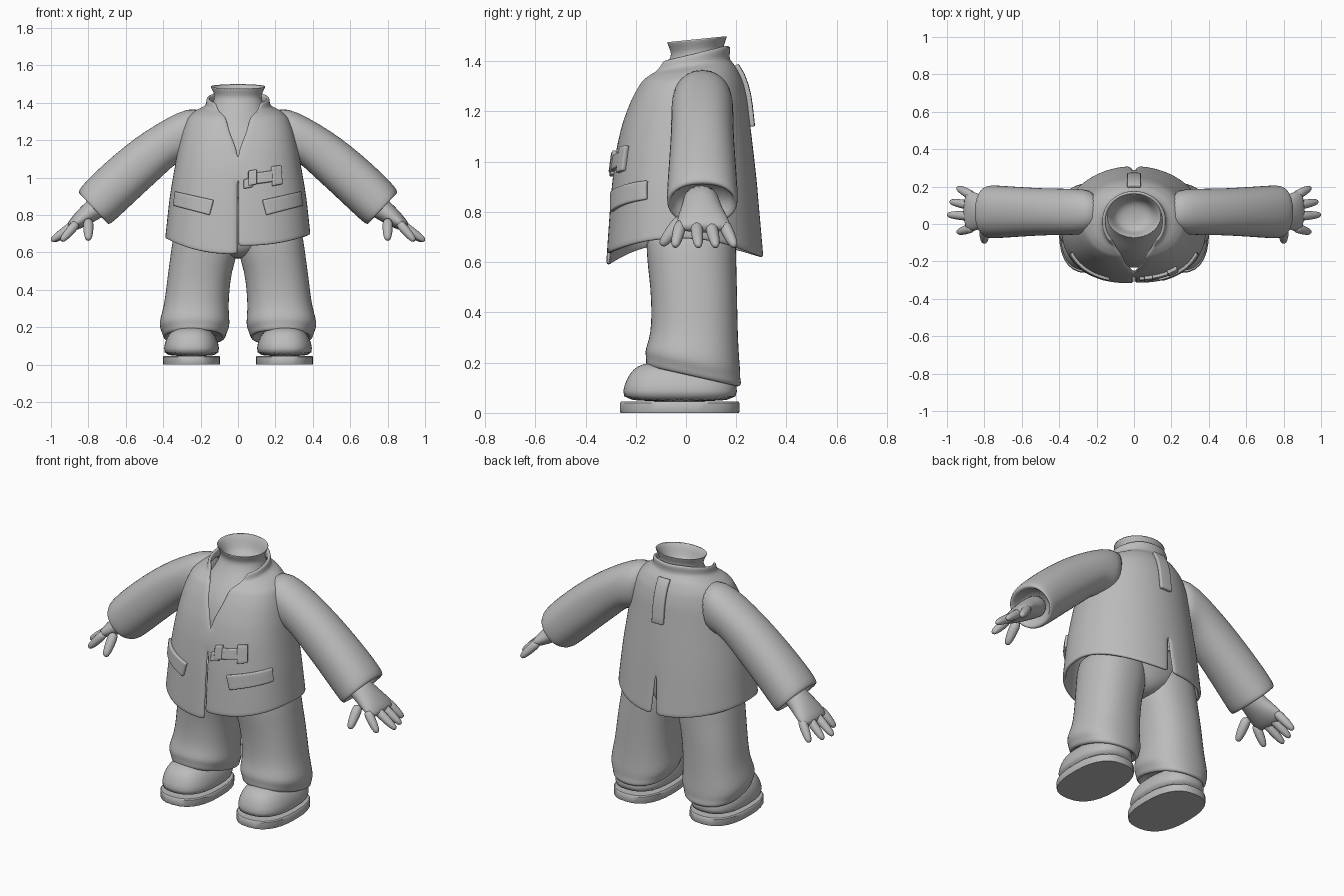
import bpy, bmesh, math
from mathutils import Vector as V

if "Cube" in bpy.data.objects:
    bpy.data.objects.remove(bpy.data.objects["Cube"])

grey = bpy.data.materials.new("cloth_grey")
grey.diffuse_color = (0.5, 0.5, 0.5, 1)
grey.use_nodes = True
grey.node_tree.nodes["Principled BSDF"].inputs["Base Color"].default_value = grey.diffuse_color


def spow(a, e):
    return math.copysign(abs(a) ** e, a)


def ring(c, u, v, n=20, e=2.0):
    """Superellipse section around c with half axes u and v."""
    c, u, v = V(c), V(u), V(v)
    angles = [2 * math.pi * i / n for i in range(n)]
    return [c + u * spow(math.cos(a), 2 / e) + v * spow(math.sin(a), 2 / e) for a in angles]


def finish(name, bm, subsurf=0, mirror=False):
    bmesh.ops.recalc_face_normals(bm, faces=bm.faces)
    me = bpy.data.meshes.new(name)
    bm.to_mesh(me)
    bm.free()
    me.polygons.foreach_set("use_smooth", [True] * len(me.polygons))
    me.materials.append(grey)
    ob = bpy.data.objects.new(name, me)
    bpy.context.collection.objects.link(ob)
    if mirror:
        ob.modifiers.new("mirror", 'MIRROR').use_mirror_merge = False
    if subsurf:
        ob.modifiers.new("smooth", 'SUBSURF').levels = subsurf
        ob.modifiers["smooth"].render_levels = subsurf
    return ob


def add_loft(bm, rings, closed=True, caps=(True, True)):
    vs = [[bm.verts.new(p) for p in r] for r in rings]
    n = len(vs[0])
    for a, b in zip(vs, vs[1:]):
        for i in range(n if closed else n - 1):
            j = (i + 1) % n
            bm.faces.new((a[i], a[j], b[j], b[i]))
    if caps[0]:
        bm.faces.new(vs[0][::-1])
    if caps[1]:
        bm.faces.new(vs[-1])


def loft(name, rings, caps=(True, True), subsurf=1, mirror=False):
    bm = bmesh.new()
    add_loft(bm, rings, caps=caps)
    return finish(name, bm, subsurf, mirror)


# Jacket profile: height, half width, front y, back y
PROFILE = [(0.55, .397, -.322, .318), (0.66, .392, -.315, .307), (0.9, .366, -.298, .285),
           (1.05, .34, -.278, .268), (1.15, .322, -.256, .256), (1.25, .30, -.22, .245),
           (1.32, .272, -.182, .228), (1.37, .23, -.158, .205), (1.395, .188, -.145, .185),
           (1.41, .172, -.14, .172), (1.46, .168, -.135, .178)]


def interp(t, table):
    t = min(max(t, table[0][0]), table[-1][0])
    for a, b in zip(table, table[1:]):
        if t <= b[0]:
            f = (t - a[0]) / (b[0] - a[0])
            return [p + (q - p) * f for p, q in zip(a[1:], b[1:])]


def surface_y(x, z, back):
    hx, yf, yb = interp(z, PROFILE)
    e = 2.0 if back else 2.4
    k = max(0, 1 - (abs(x) / hx) ** e) ** (1 / e)
    return (yf + yb) / 2 + (yb - yf) / 2 * (k if back else -k)


# Jacket: two halves with a V neck, uneven front hem and back slit
OPENING = [(1.14, .0), (1.25, .045), (1.36, .072), (1.40, .10), (1.46, .13)]
SLIT = [(0.6, .018), (0.82, 0.0)]
levels = [.62, .635, .70, .78, .86, .94, 1.0, 1.05, 1.1, 1.15, 1.2, 1.25, 1.29, 1.32,
          1.345, 1.37, 1.385, 1.395, 1.41, 1.435, 1.46]


def jacket_row(side, z0, cols=25):
    row = []
    for i in range(cols):
        p = i / (cols - 1)
        w = math.sin(math.pi * p) ** 2
        end = (.59 if side < 0 else .635) if p < .5 else .62
        hem = end * (1 - w) + (.675 if side < 0 else .695) * w
        z = z0 + (hem - .62) * min(1, max(0, (1.0 - z0) / .38))
        hx, yf, yb = interp(z, PROFILE)
        a = math.asin((interp(z, OPENING)[0] / hx) ** 1.2)
        b = math.asin(interp(z, SLIT)[0] / hx)
        th = -math.pi / 2 + a + (math.pi - a - b) * p
        e = 2.4 if th < 0 else 2.0
        x = side * hx * max(0, math.cos(th)) ** (2 / e)
        y = (yf + yb) / 2 + (yb - yf) / 2 * spow(math.sin(th), 2 / e)
        tilt = .22 * min(1, max(0, (z0 - 1.32) / .12))
        row.append(V((x, y, z - tilt * max(0, .16 - y))))
    return row


bm = bmesh.new()
for side in (-1, 1):
    add_loft(bm, [jacket_row(side, z) for z in levels], closed=False, caps=(False, False))
bmesh.ops.remove_doubles(bm, verts=bm.verts, dist=.001)
jacket = finish("jacket", bm)
bpy.context.view_layer.update()
sol = jacket.modifiers.new("thickness", 'SOLIDIFY')
sol.thickness, sol.offset = .018, -1
# make sure normals point outward so the thickness grows inward
me = jacket.data
if sum(p.normal.dot(p.center - V((0, 0, 1))) for p in me.polygons) < 0:
    me.flip_normals()
sub = jacket.modifiers.new("smooth", 'SUBSURF')
sub.levels = sub.render_levels = 1


# Pocket flaps, toggle and back strip: plates hugging the jacket
def plate(name, corners, back=False, lift=.004, thick=.02):
    a, b, c, d = [V(q) for q in corners]
    bm = bmesh.new()
    rows = []
    for j in range(7):
        row = []
        for i in range(9):
            q = a.lerp(b, i / 8).lerp(d.lerp(c, i / 8), j / 6)
            y = surface_y(q.x, q.y, back)
            row.append(V((q.x, y + (lift if back else -lift), q.y)))
        rows.append(row)
    add_loft(bm, rows, closed=False, caps=(False, False))
    ob = finish(name, bm)
    s = ob.modifiers.new("thickness", 'SOLIDIFY')
    s.thickness, s.offset = thick, 0
    bev = ob.modifiers.new("soft_edge", 'BEVEL')
    bev.width, bev.segments = .005, 2
    return ob


for s, label in ((-1, "right"), (1, "left")):
    plate(label + "_pocket_flap", [(s * .13, .88), (s * .332, .925), (s * .342, .85), (s * .152, .80)])
plate("toggle_loop", [(.03, .99), (.08, 1.0), (.08, .95), (.03, .94)])
plate("toggle_button", [(.055, 1.035), (.10, 1.045), (.10, .965), (.055, .955)], lift=.01)
plate("toggle_bar", [(.09, 1.025), (.20, 1.04), (.20, .98), (.09, .965)], lift=.006)
plate("toggle_patch", [(.178, 1.06), (.228, 1.065), (.236, .965), (.184, .955)], lift=.008)
plate("back_strip", [(-.036, 1.385), (.036, 1.385), (.036, 1.14), (-.036, 1.14)], back=True, lift=.008)

# Shirt with flared neck and a hollow inside
shirt = [(1.0, .25, -.235, .20, 0), (1.15, .25, -.215, .20, 0), (1.25, .22, -.18, .19, 0),
         (1.33, .165, -.125, .175, .05), (1.385, .138, -.085, .165, .1), (1.43, .126, -.06, .15, .12),
         (1.45, .128, -.06, .15, .12), (1.488, .150, -.078, .166, .1), (1.491, .146, -.074, .162, .1),
         (1.45, .118, -.05, .14, .1), (1.40, .10, -.04, .13, .1), (1.385, .04, .02, .08, .1)]
loft("shirt", [ring((0, (f + b) / 2, z), (w, 0, 0), (0, (b - f) / 2, t * (b - f) / 2), 28)
               for z, w, f, b, t in shirt], caps=(False, True))

# Sleeves: upper edge x, z, lower edge x, z, half depth
sleeve = [(.17, 1.37, .22, 1.10, .11), (.27, 1.372, .28, 1.09, .122), (.37, 1.325, .33, 1.08, .125),
          (.50, 1.247, .40, 1.01, .125), (.60, 1.174, .50, .92, .13), (.72, 1.072, .60, .825, .137),
          (.82, .975, .664, .766, .143), (.853, .932, .685, .75, .142), (.852, .915, .70, .752, .136),
          (.832, .905, .705, .775, .122), (.77, .94, .67, .83, .11)]
loft("sleeves", [ring(((a + c) / 2, .065, (b + d) / 2), ((a - c) / 2, 0, (b - d) / 2), (0, w, 0), 24, 2.2)
                 for a, b, c, d, w in sleeve], mirror=True)

# Hands: palm, four fingers and a thumb
bm = bmesh.new()
up = V((.64, 0, .77))
palm = [(.70, .06, .88, .07, .065), (.77, .06, .83, .075, .06), (.83, .065, .785, .098, .05),
        (.875, .07, .75, .112, .036), (.905, .07, .728, .10, .022)]
add_loft(bm, [ring((x, y, z), up * t, (0, w, 0), 16) for x, y, z, w, t in palm])


def finger(a, b, r):
    a, b = V(a), V(b)
    d = (b - a).normalized()
    u = d.cross(V((0, 1, 0))).normalized()
    w = d.cross(u)
    add_loft(bm, [ring(a.lerp(b, t), u * r * k, w * r * k, 8)
                  for t, k in ((0, 1.1), (.5, 1), (.85, .8), (1, .4))])


for y0, x1, y1 in ((-.018, .945, -.045), (.04, 1.0, .05), (.095, .985, .12), (.145, .945, .195)):
    finger((.855, y0, .765), (x1, y1, .66), .027)
finger((.80, -.01, .78), (.80, -.10, .665), .03)
finish("hands", bm, 1, mirror=True)

# Trouser legs with bunched cuffs: height, inner x, outer x, front y, back y, hem tilt
legs = [(.78, .0, .33, -.16, .20, 0), (.66, -.005, .352, -.16, .20, 0), (.57, .008, .364, -.152, .202, 0),
        (.50, .032, .374, -.143, .204, 0), (.40, .045, .386, -.138, .206, 0), (.31, .05, .398, -.142, .208, -.02),
        (.245, .045, .418, -.155, .213, -.06), (.205, .043, .422, -.165, .218, -.08),
        (.18, .056, .41, -.16, .216, -.08), (.162, .062, .405, -.162, .222, -.08),
        (.143, .068, .398, -.158, .218, -.08), (.145, .09, .375, -.135, .195, -.08),
        (.19, .1, .36, -.12, .18, -.08)]
loft("trouser_legs", [ring(((a + b) / 2, (f + k) / 2, z), ((b - a) / 2, 0, 0), (0, (k - f) / 2, t / 2), 24, 2.3)
                      for z, a, b, f, k, t in legs], mirror=True)
loft("trouser_seat", [ring((0, .022, z), (w, 0, 0), (0, d, 0), 24)
                      for z, w, d in ((.565, .03, .09), (.60, .12, .15), (.66, .26, .175), (.75, .32, .18), (.9, .31, .18))])


# Shoes: rounded upper over a flat sole
def shoe_rings(rows):
    return [ring(((a + b) / 2, (f + k) / 2, z), ((b - a) / 2, 0, 0), (0, (k - f) / 2, t), 28, 2.5)
            for z, a, b, f, k, t in rows]


loft("shoe_soles", shoe_rings([(.0, .097, .40, -.26, .21, 0), (.004, .095, .402, -.262, .212, 0),
                               (.04, .095, .402, -.262, .212, 0), (.046, .10, .397, -.257, .207, 0)]), subsurf=0, mirror=True)
loft("shoe_uppers", shoe_rings([(.04, .10, .397, -.256, .205, 0), (.09, .10, .397, -.253, .205, 0),
                                (.125, .107, .39, -.238, .20, -.01), (.16, .125, .372, -.212, .195, -.015),
                                (.182, .15, .347, -.172, .185, -.015), (.19, .19, .307, -.12, .15, -.01)]), mirror=True)

# Crisp edges on plates and soles only
bpy.ops.object.select_all(action='DESELECT')
for ob in bpy.context.scene.objects:
    if any(m.type == 'BEVEL' for m in ob.modifiers) or ob.name == "shoe_soles":
        ob.select_set(True)
        bpy.context.view_layer.objects.active = ob
bpy.ops.object.shade_smooth_by_angle(angle=math.radians(40))
